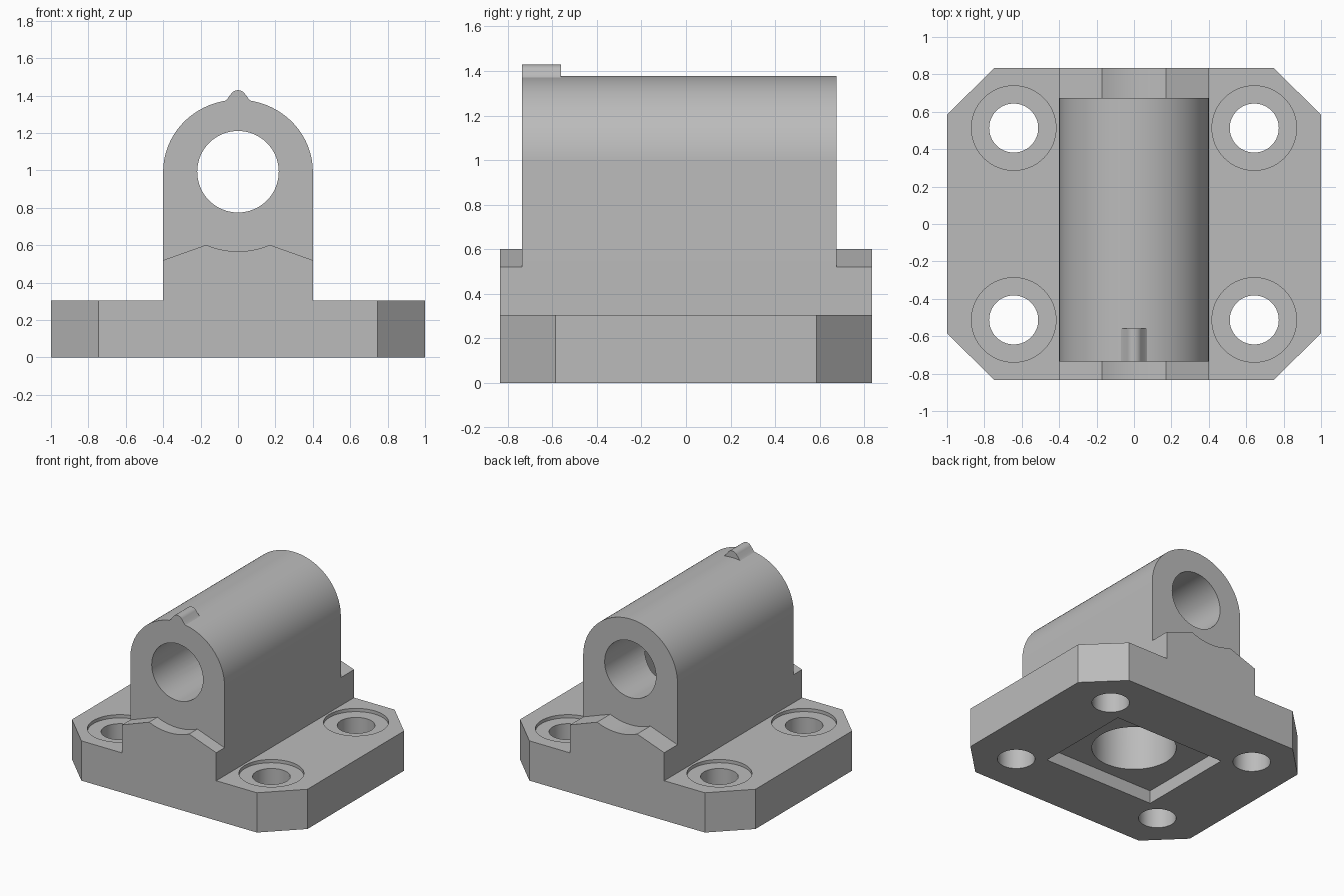
import bpy, bmesh, math
from mathutils import Vector

cube = bpy.data.objects.get("Cube")
if cube:
    bpy.data.objects.remove(cube, do_unlink=True)

grey = bpy.data.materials.new("cast grey")
grey.use_nodes = True
grey.diffuse_color = (0.5, 0.5, 0.5, 1)
grey.node_tree.nodes["Principled BSDF"].inputs["Base Color"].default_value = (0.5, 0.5, 0.5, 1)


def arc(cx, cz, rx, rz, start, end, steps):
    """Points on an elliptical arc, angles in degrees."""
    angles = [math.radians(start + (end - start) * i / steps) for i in range(steps + 1)]
    return [(cx + rx * math.cos(a), cz + rz * math.sin(a)) for a in angles]


def prism(name, outline, lo, hi, along_y=False):
    """Extrude an outline along z, or an x-z outline along y."""
    bm = bmesh.new()
    place = (lambda u, v: (u, lo, v)) if along_y else (lambda u, v: (u, v, lo))
    face = bm.faces.new([bm.verts.new(place(u, v)) for u, v in outline])
    out = bmesh.ops.extrude_face_region(bm, geom=[face])
    step = Vector((0, hi - lo, 0)) if along_y else Vector((0, 0, hi - lo))
    verts = [g for g in out["geom"] if isinstance(g, bmesh.types.BMVert)]
    bmesh.ops.translate(bm, vec=step, verts=verts)
    bmesh.ops.recalc_face_normals(bm, faces=bm.faces)
    mesh = bpy.data.meshes.new(name)
    bm.to_mesh(mesh)
    bm.free()
    mesh.materials.append(grey)
    obj = bpy.data.objects.new(name, mesh)
    bpy.context.collection.objects.link(obj)
    return obj


def disc(name, x, y, r, lo, hi, steps=64):
    return prism(name, arc(x, y, r, r, 0, 360, steps)[:-1], lo, hi)


def combine(body, tool, operation):
    mod = body.modifiers.new(tool.name, 'BOOLEAN')
    mod.operation, mod.solver, mod.object = operation, 'EXACT', tool
    bpy.context.view_layer.objects.active = body
    bpy.ops.object.modifier_apply(modifier=mod.name)
    bpy.data.objects.remove(tool, do_unlink=True)


# Base plate with chamfered corners
corner = [(1, 0.585), (0.745, 0.835)]
outline = corner + [(-x, y) for x, y in reversed(corner)]
outline += [(-x, -y) for x, y in outline]
body = prism("bearing_block", outline, 0, 0.305)

# Pedestal with sloped shoulders and a dished middle
dish = math.degrees(math.asin(0.17 / 0.43))
saddle = [(-0.4, 0.1), (-0.4, 0.52)]
saddle += arc(0, 0.997, 0.43, 0.43, 270 - dish, 270 + dish, 12)
saddle += [(0.4, 0.52), (0.4, 0.1)]
combine(body, prism("pedestal", saddle, -0.835, 0.835, True), 'UNION')

# Round-topped barrel housing
barrel = [(-0.4, 0.2), (0.4, 0.2)] + arc(0, 0.993, 0.4, 0.385, 0, 180, 64)
combine(body, prism("barrel", barrel, -0.735, 0.675, True), 'UNION')

# Small locating rib on top at the front
flank = [(0.09, 1.3), (0.09, 1.364), (0.07, 1.371), (0.056, 1.383), (0.048, 1.396)]
rib = flank + arc(0, 1.384, 0.045, 0.045, 25, 155, 12)
rib += [(-x, z) for x, z in reversed(flank)]
combine(body, prism("rib", rib, -0.735, -0.56, True), 'UNION')

# Bore through the barrel
bore = arc(0, 0.993, 0.218, 0.218, 0, 360, 64)[:-1]
combine(body, prism("bore", bore, -1, 1, True), 'DIFFERENCE')

# Rectangular pocket and round well underneath
pocket = [(-0.47, -0.385), (0.47, -0.385), (0.47, 0.385), (-0.47, 0.385)]
combine(body, prism("pocket", pocket, -0.1, 0.1), 'DIFFERENCE')
combine(body, disc("well", 0, 0, 0.295, 0.05, 0.9), 'DIFFERENCE')

# Counterbored bolt holes
for sx in (-1, 1):
    for sy in (-1, 1):
        x, y = sx * 0.643, sy * 0.513
        combine(body, disc("counterbore", x, y, 0.226, 0.28, 0.4), 'DIFFERENCE')
        combine(body, disc("bolt_hole", x, y, 0.131, -0.1, 0.4), 'DIFFERENCE')

# Tidy coplanar seams and shade
bm = bmesh.new()
bm.from_mesh(body.data)
bmesh.ops.remove_doubles(bm, verts=bm.verts, dist=0.0001)
bmesh.ops.dissolve_limit(bm, angle_limit=0.002, verts=bm.verts, edges=bm.edges)
bm.to_mesh(body.data)
bm.free()
bpy.ops.object.select_all(action='DESELECT')
body.select_set(True)
bpy.context.view_layer.objects.active = body
bpy.ops.object.shade_smooth_by_angle(angle=math.radians(30))
